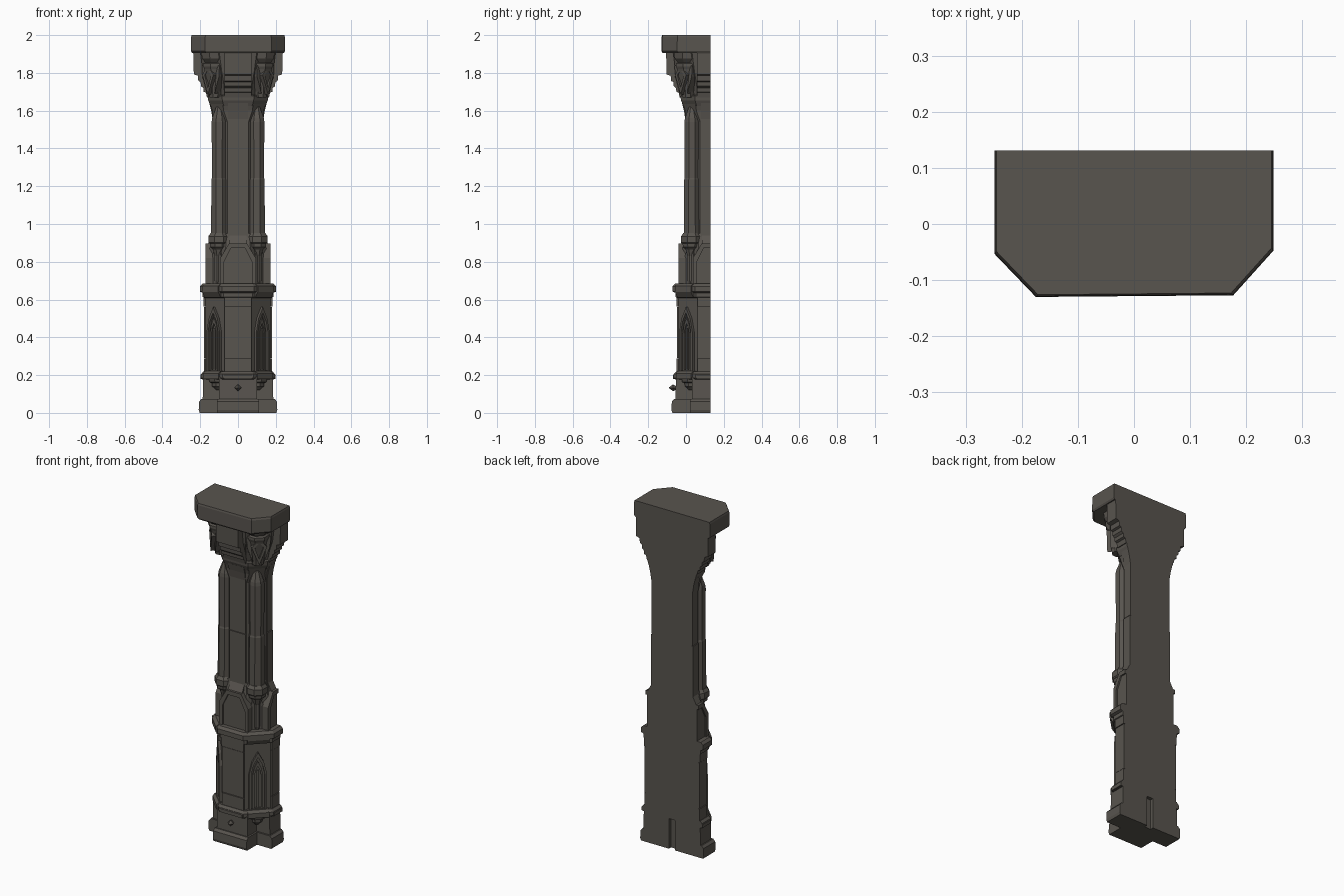
import bpy, bmesh, math
from mathutils import Vector

if "Cube" in bpy.data.objects:
    bpy.data.objects.remove(bpy.data.objects["Cube"])

BACK = 0.131                       # flat back plane; pillar axis lies on it
stone = bpy.data.materials.new("dark_stone")
stone.diffuse_color = (0.098, 0.089, 0.077, 1)
stone.use_nodes = True
stone.node_tree.nodes["Principled BSDF"].inputs["Base Color"].default_value = stone.diffuse_color
CARD = (-90, 0, 90)                # main faces
DIAG = (-45, 45)                   # corner faces


def P(a, u, d, z):
    """Point on a face: a = facing angle, u = sideways, d = out from the axis."""
    a = math.radians(a)
    return Vector((math.sin(a) * d + math.cos(a) * u,
                   BACK - math.cos(a) * d + math.sin(a) * u, z))


def loft(name, loops, ring=False):
    """Join loops of points, cap the ends, and cut the part at the back plane."""
    bm = bmesh.new()
    rows = [[bm.verts.new(p) for p in lp] for lp in loops]
    pairs = list(zip(rows, rows[1:]))
    if ring:
        pairs.append((rows[-1], rows[0]))
    n = len(rows[0])
    for r, s in pairs:
        for i in range(n):
            j = (i + 1) % n
            bm.faces.new((r[i], r[j], s[j], s[i]))
    if not ring:
        bm.faces.new(rows[0])
        bm.faces.new(rows[-1])
    if max(v.co.y for v in bm.verts) > BACK + 1e-4:
        bmesh.ops.bisect_plane(bm, geom=bm.verts[:] + bm.edges[:] + bm.faces[:], dist=1e-5,
                               plane_co=(0, BACK, 0), plane_no=(0, 1, 0), clear_outer=True)
        bmesh.ops.holes_fill(bm, edges=[e for e in bm.edges if e.is_boundary], sides=0)
    bmesh.ops.recalc_face_normals(bm, faces=bm.faces[:])
    me = bpy.data.meshes.new(name)
    bm.to_mesh(me)
    bm.free()
    me.materials.append(stone)
    ob = bpy.data.objects.new(name, me)
    bpy.context.collection.objects.link(ob)
    return ob


def stack(name, levels, a=0, d=0):
    """Octagonal stack; each level is (z, radius[, corner cut])."""
    loops = []
    for lv in levels:
        z, r = lv[:2]
        k = r - (lv[2] if len(lv) > 2 else r * 0.586)
        pts = [(k, -r), (r, -k), (r, k), (k, r), (-k, r), (-r, k), (-r, -k), (-k, -r)]
        loops.append([P(a, u, d + v, z) for u, v in pts])
    return loft(name, loops)


def plate(name, a, outline, d0, d1):
    return loft(name, [[P(a, u, d, z) for u, z in outline] for d in (d0, d1)])


def frame(name, a, outer, inner, d0, d1):
    return loft(name, [[P(a, u, d, z) for u, z in o]
                       for o, d in ((outer, d0), (outer, d1), (inner, d1), (inner, d0))], True)


def rib(name, a, profile, hw):
    return loft(name, [[P(a, u, d, z) for d, z in profile] for u in (-hw, hw)])


def rect(w, z0, z1):
    return [(-w, z0), (w, z0), (w, z1), (-w, z1)]


def lancet(w, z0, zs, za):
    m = zs + (za - zs) * 0.55
    return [(-w, z0), (-w, zs), (-.65 * w, m), (0, za), (.65 * w, m), (w, zs), (w, z0)]


def gable(w, z0, zs, t, zt):
    return [(-w, z0), (-w, zs), (-t, zt), (t, zt), (w, zs), (w, z0)]


# Cross-shaped foot
for a in CARD:
    rib("foot_block", a, [(.02, 0), (.203, 0), (.208, .015), (.206, .06), (.194, .074), (.02, .074)], .11)
    rib("plinth_block", a, [(.02, .07), (.187, .07), (.184, .19), (.02, .19)], .1)

# Diamond stud on the front of the plinth
loft("diamond_stud", [[P(0, s * u, d, .133 + s * w) for u, w in ((-1, 0), (0, -1), (1, 0), (0, 1))]
                      for s, d in ((.008, .18), (.018, .2), (.001, .222))])

# Lower drum with its mouldings
stack("lower_ring", [(.178, .19), (.184, .196), (.205, .196), (.218, .184)])
stack("lower_drum", [(.2, .172), (.63, .172)])
stack("middle_moulding", [(.608, .176), (.614, .187), (.636, .187), (.642, .202),
                          (.67, .202), (.684, .188), (.684, .15)])
for a in CARD:
    for i, (z0, z1) in enumerate(((.21, .288), (.291, .56), (.563, .615))):
        plate("lower_panel_course", a, rect(.071, z0, z1), .12, (.181, .179, .182)[i])
    rib("lower_ring_block", a, [(.1, .175), (.199, .18), (.199, .2), (.185, .215), (.1, .215)], .075)

# Corner niches with pointed arches
for a in DIAG:
    stack("niche_corbel", [(.12, .012), (.135, .026), (.14, .034), (.158, .036),
                           (.163, .048), (.18, .052)], a, .145)
    rib("niche_sill", a, [(.12, .18), (.204, .18), (.204, .208), (.19, .222), (.12, .222)], .058)
    frame("niche_outer_arch", a, lancet(.049, .22, .43, .56), lancet(.037, .225, .43, .53), .165, .187)
    frame("niche_inner_arch", a, lancet(.029, .225, .42, .505), lancet(.018, .23, .42, .475), .165, .181)
    plate("niche_mullion", a, rect(.006, .225, .45), .165, .18)
    rib("niche_cap", a, [(.12, .6), (.19, .612), (.208, .64), (.208, .672), (.19, .685), (.12, .685)], .06)

# Middle drum with gabled panels
stack("middle_drum", [(.67, .15, .085), (.87, .15, .085), (.95, .134, .07)])
for a in CARD:
    plate("gable_panel", a, gable(.078, .68, .8, .04, .885), .1, .163)
    frame("gable_frame", a, gable(.094, .68, .82, .048, .897), gable(.074, .682, .8, .038, .872), .1, .172)
    rib("gable_slope", a, [(.1, .88), (.165, .885), (.136, .94), (.1, .94)], .046)

# Corner colonnettes
for a in DIAG:
    plate("corner_pier", a, gable(.045, .68, .79, .02, .87), .1, .16)
    stack("colonnette_corbel", [(.68, .016), (.7, .02), (.83, .02), (.865, .03), (.878, .044), (.9, .046)], a, .146)
    stack("colonnette_base", [(.896, .05), (.902, .056), (.935, .056), (.952, .044)], a, .143)
    stack("colonnette_lower", [(.94, .043), (1.235, .041), (1.25, .036)], a, .141)
    stack("colonnette_upper", [(1.24, .038), (1.54, .04), (1.56, .037), (1.62, .016)], a, .141)

# Shaft, flaring at the neck
stack("shaft", [(.9, .131, .075), (1.54, .131, .075), (1.6, .136, .06), (1.66, .154, .07),
                (1.68, .157, .08)])
for a in CARD:
    for z0, z1, d in ((.93, 1.237, .137), (1.241, 1.57, .135)):
        plate("shaft_panel_course", a, rect(.052, z0, z1), .1, d)
    rib("neck_gable", a, [(.1, 1.53), (.134, 1.55), (.142, 1.6), (.152, 1.64), (.1, 1.64)], .052)

# Capital: neck moulding, core and stepped brackets
stack("neck_moulding", [(1.625, .145, .07), (1.655, .158, .075), (1.678, .16, .075), (1.684, .152, .07)])
stack("capital_core", [(1.67, .15, .08), (1.74, .165, .09), (1.8, .185, .1), (1.915, .2, .1)])
for a in CARD:
    rib("stepped_bracket", a, [(.1, 1.67), (.164, 1.67), (.17, 1.695), (.182, 1.7), (.184, 1.72),
                               (.196, 1.73), (.198, 1.752), (.21, 1.757), (.212, 1.785),
                               (.234, 1.792), (.236, 1.9), (.24, 1.915), (.1, 1.915)], .072)

# Corner capitals with a lozenge leaf
for a in DIAG:
    stack("corner_capital", [(1.67, .03), (1.7, .034), (1.76, .045), (1.82, .058), (1.835, .064),
                             (1.85, .064), (1.856, .054), (1.875, .07), (1.915, .074)], a, .17)
    frame("capital_leaf", a, [(0, 1.685), (.042, 1.79), (0, 1.84), (-.042, 1.79)],
          [(0, 1.72), (.024, 1.788), (0, 1.815), (-.024, 1.788)], .17, .226)
    for s in (-1, 1):
        plate("capital_side_leaf", a, [(s * .03, 1.69), (s * .062, 1.78), (s * .066, 1.84), (s * .046, 1.84)],
              .15, .205)

# Top slab with cut front corners
def slab(z, s):
    x, f = .249 - s, -.13 + s
    return [(-x, BACK, z), (-x, f + .077, z), (-x + .074, f, z), (x - .072, f + .003, z),
            (x, f + .083, z), (x, BACK, z)]


loft("top_slab", [slab(1.905, .006), slab(1.915, 0), slab(1.99, .001), slab(2.0, .004)])
